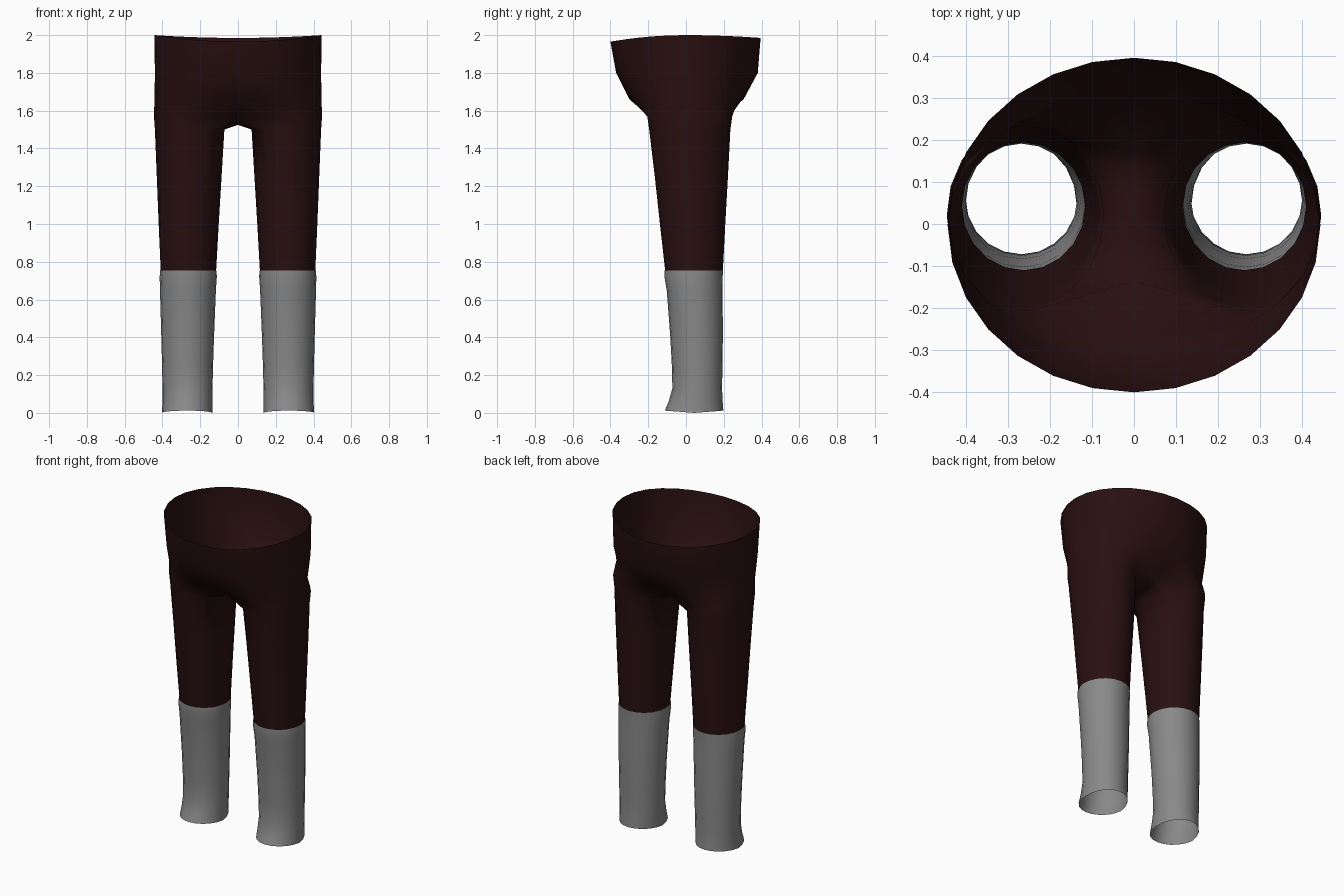
import bpy, bmesh, math

if "Cube" in bpy.data.objects:
    bpy.data.objects.remove(bpy.data.objects["Cube"])

N = 20          # points round each leg
OUT = 15        # points of the leg that continue up into the hips


def material(name, rgb):
    m = bpy.data.materials.new(name)
    m.diffuse_color = (*rgb, 1)
    m.use_nodes = True
    m.node_tree.nodes["Principled BSDF"].inputs["Base Color"].default_value = m.diffuse_color
    return m


maroon = material("dark maroon", (0.022, 0.005, 0.0055))
grey = material("mid grey", (0.25, 0.25, 0.25))


def leg_ring(z, x0, x1, y0, y1):
    """Closed oval; the first OUT points are the outer side, the rest face the other leg."""
    cx, cy, rx, ry = (x0 + x1) / 2, (y0 + y1) / 2, (x1 - x0) / 2, (y1 - y0) / 2
    angles = [2 * math.pi * (j - (OUT - 1) / 2) / N for j in range(N)]
    return [(cx + rx * math.cos(a), cy + ry * math.sin(a), z) for a in angles]


def hip_arc(z, rx, y0, y1, front_drop=0, back_drop=0):
    """Half oval from front centre round the side to back centre."""
    cy, ry = (y0 + y1) / 2, (y1 - y0) / 2
    pts = []
    for j in range(OUT):
        a = math.pi * (j / (OUT - 1) - 0.5)
        s = math.sin(a)
        drop = (front_drop if s < 0 else back_drop) * s * s
        x = 0 if j in (0, OUT - 1) else rx * math.cos(a)
        pts.append((x, cy + ry * s, z - drop))
    return pts


def crotch_ring():
    """Leg oval whose inner side is pulled onto the centre line."""
    pts = leg_ring(1.57, 0.07, 0.445, -0.205, 0.245)
    for j in [0] + list(range(OUT - 1, N)):
        y = 0.02 + (pts[j][1] - 0.02) * 0.85
        pts[j] = (0, y, 1.56 if j in (0, OUT - 1) else 1.525)
    return pts


def build(name, rows, mat):
    """Skin the rows from top to bottom, then mirror to the other side."""
    bm = bmesh.new()
    grid = [[bm.verts.new(p) for p in row] for row in rows]
    for up, low in zip(grid, grid[1:]):
        closed = len(up) == N
        for j in range(N if closed else OUT - 1):
            k = (j + 1) % N
            bm.faces.new((up[j], low[j], low[k], up[k]))
    for f in bm.faces:
        f.smooth = True
    mesh = bpy.data.meshes.new(name)
    bm.to_mesh(mesh)
    bm.free()
    mesh.materials.append(mat)
    ob = bpy.data.objects.new(name, mesh)
    bpy.context.collection.objects.link(ob)
    mod = ob.modifiers.new("mirror", 'MIRROR')
    mod.use_clip = True
    mod.merge_threshold = 0.001
    return ob


# Trousers: open waist, hips, crotch and upper legs
build("trousers", [
    hip_arc(2.0, 0.443, -0.40, 0.395, 0.035, 0.015),
    hip_arc(1.80, 0.440, -0.37, 0.38),
    hip_arc(1.66, 0.442, -0.30, 0.305),
    crotch_ring(),
    leg_ring(1.50, 0.072, 0.44, -0.195, 0.235),
    leg_ring(1.25, 0.087, 0.43, -0.165, 0.222),
    leg_ring(1.00, 0.102, 0.42, -0.138, 0.208),
    leg_ring(0.75, 0.116, 0.409, -0.110, 0.195),
], maroon)

# Socks: tapered open tubes with a flared front hem
hem = [(x, y, 0.012 * abs(y - 0.043) / 0.155)
       for x, y, z in leg_ring(0, 0.136, 0.403, -0.112, 0.198)]
build("socks", [
    leg_ring(0.755, 0.114, 0.412, -0.113, 0.196),
    leg_ring(0.72, 0.112, 0.415, -0.114, 0.194),
    leg_ring(0.65, 0.117, 0.413, -0.102, 0.194),
    leg_ring(0.40, 0.127, 0.406, -0.083, 0.195),
    leg_ring(0.25, 0.132, 0.402, -0.075, 0.193),
    leg_ring(0.13, 0.135, 0.400, -0.072, 0.191),
    leg_ring(0.06, 0.136, 0.400, -0.092, 0.194),
    hem,
], grey)
